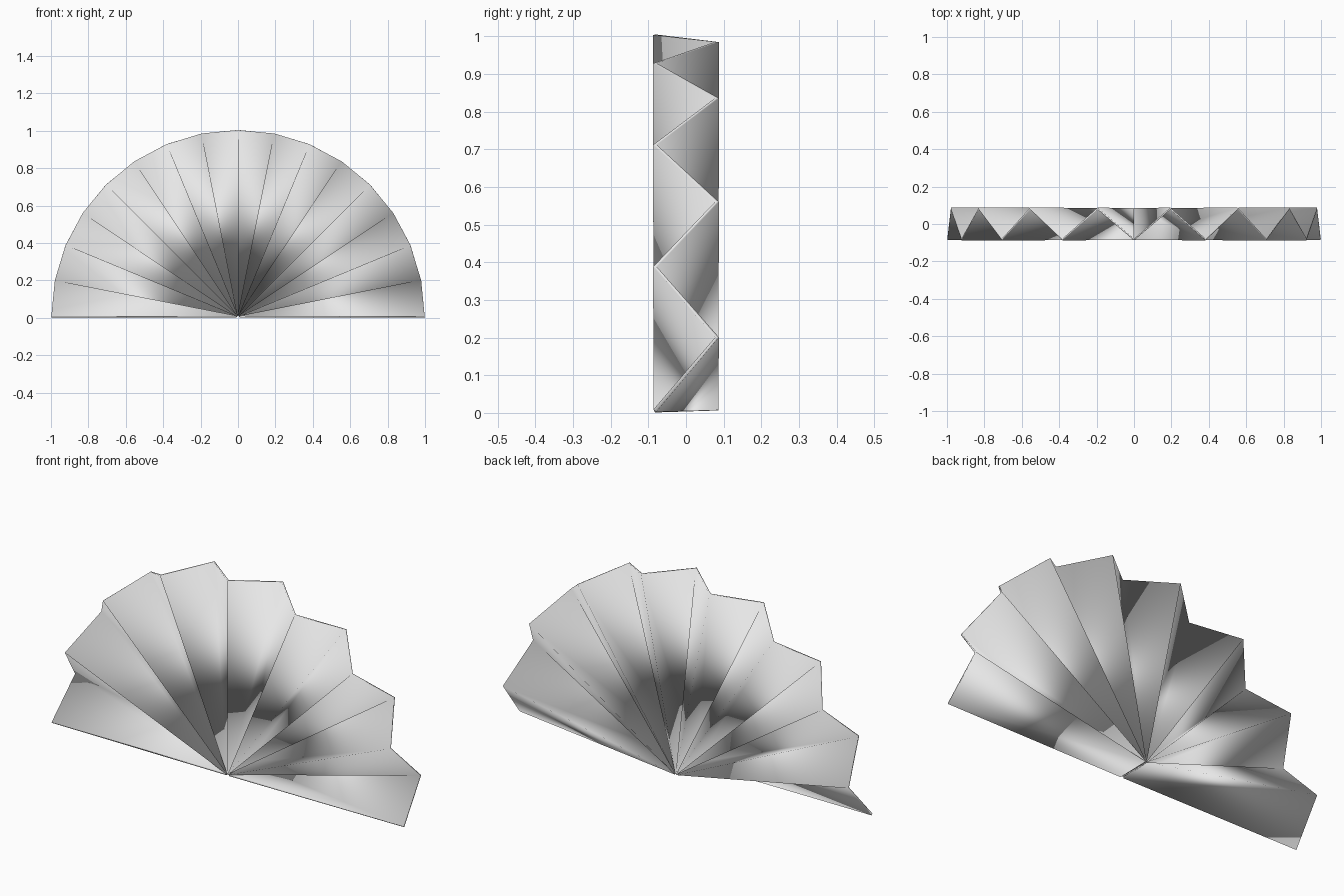
import bpy
import math

default = bpy.data.objects.get("Cube")
if default:
    bpy.data.objects.remove(default, do_unlink=True)

FOLDS = 16          # panels in the half circle
DEPTH = 0.0825      # half depth of the pleats
INNER, OUTER = 0.008, 0.998
THICK = 0.01

# Plain paper colour
paper = bpy.data.materials.new("pale grey paper")
paper.use_nodes = True
colour = (0.8, 0.8, 0.8, 1.0)
paper.diffuse_color = colour
bsdf = next(n for n in paper.node_tree.nodes if n.type == 'BSDF_PRINCIPLED')
bsdf.inputs["Base Color"].default_value = colour
bsdf.inputs["Roughness"].default_value = 0.8

# Creases run from hub to rim, alternating between the front and the back
verts, faces = [], []
for k in range(FOLDS + 1):
    a = math.pi * k / FOLDS
    y = -DEPTH if k % 2 == 0 else DEPTH
    for r in (INNER, OUTER):
        verts.append((-math.cos(a) * r, y, math.sin(a) * r + 0.006))

# Each panel folds along the diagonal from its hub corner to the next rim corner
for k in range(FOLDS):
    hub, rim, next_hub, next_rim = range(2 * k, 2 * k + 4)
    faces.append((hub, next_rim, rim))
    faces.append((hub, next_hub, next_rim))

mesh = bpy.data.meshes.new("pleated_fan")
mesh.from_pydata(verts, [], faces)
mesh.materials.append(paper)
fan = bpy.data.objects.new("pleated_fan", mesh)
bpy.context.collection.objects.link(fan)

# Paper thickness, with soft folds
solid = fan.modifiers.new("thickness", 'SOLIDIFY')
solid.thickness = THICK
solid.offset = 0
bpy.ops.object.select_all(action='DESELECT')
fan.select_set(True)
bpy.context.view_layer.objects.active = fan
bpy.ops.object.modifier_apply(modifier=solid.name)
bpy.ops.object.shade_smooth()
